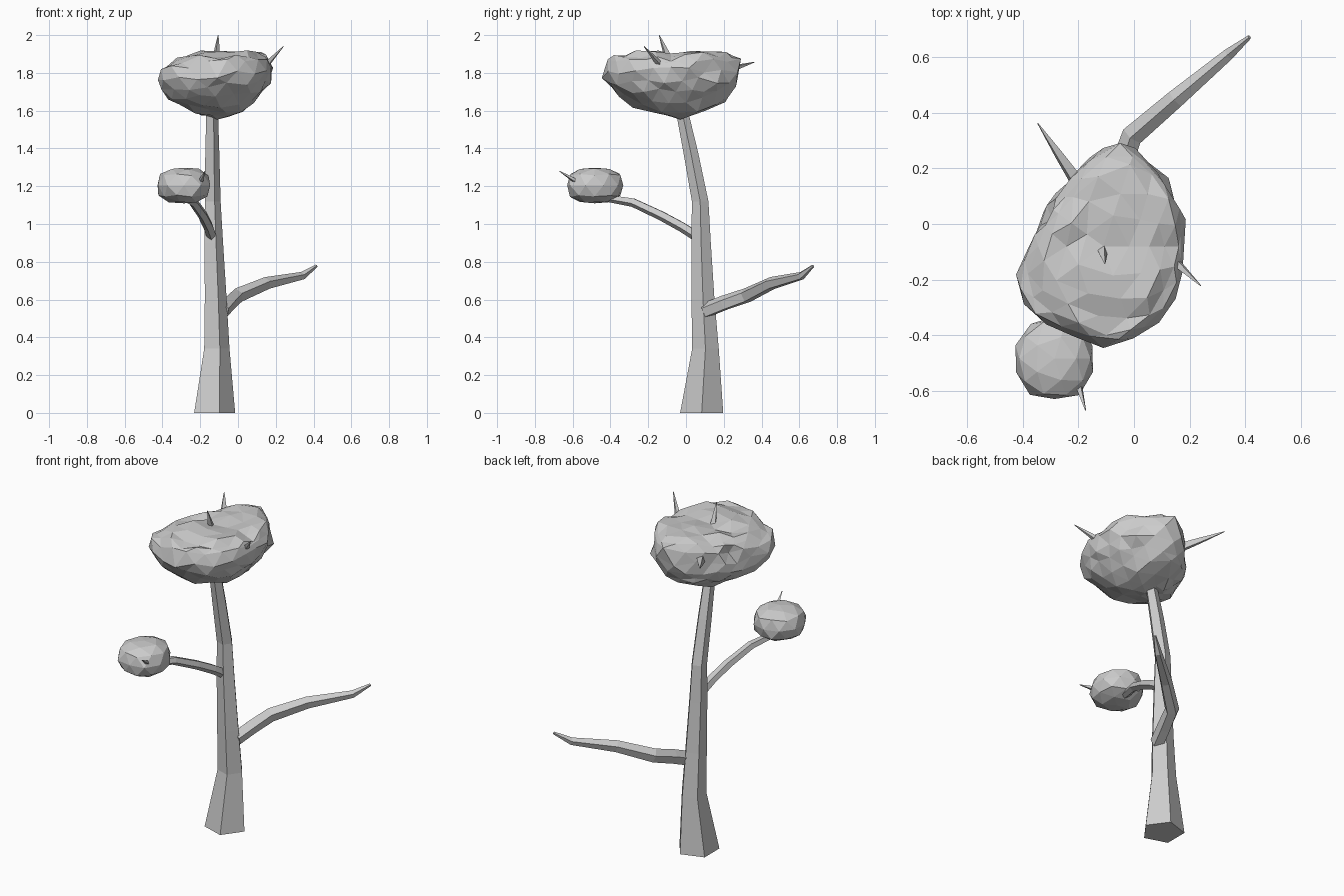
import bpy, bmesh, math, random
from mathutils import Vector

if "Cube" in bpy.data.objects:
    bpy.data.objects.remove(bpy.data.objects["Cube"])

random.seed(7)


def finish(bm, name):
    bmesh.ops.recalc_face_normals(bm, faces=bm.faces[:])
    me = bpy.data.meshes.new(name)
    bm.to_mesh(me)
    bm.free()
    ob = bpy.data.objects.new(name, me)
    bpy.context.collection.objects.link(ob)
    return ob


def tube(name, path, sides=5, turn=0.0, level=False):
    """Tapered faceted limb through (x, y, z, radius) stations."""
    bm = bmesh.new()
    pts = [Vector(p[:3]) for p in path]
    rings = []
    for i, c in enumerate(pts):
        t = (pts[min(i + 1, len(pts) - 1)] - pts[max(i - 1, 0)]).normalized()
        if level:
            u, w = Vector((1, 0, 0)), Vector((0, 1, 0))
        else:
            u = t.cross(Vector((0, 0, 1)) if abs(t.z) < 0.95 else Vector((0, 1, 0))).normalized()
            w = u.cross(t)
        ring = []
        for k in range(sides):
            a = math.radians(turn) + 2 * math.pi * k / sides
            ring.append(bm.verts.new(c + path[i][3] * (u * math.cos(a) + w * math.sin(a))))
        rings.append(ring)
    for a, b in zip(rings, rings[1:]):
        for k in range(sides):
            j = (k + 1) % sides
            bm.faces.new((a[k], a[j], b[j], b[k]))
    bm.faces.new(rings[0])
    bm.faces.new(rings[-1])
    return finish(bm, name)


def blob(name, detail, shape):
    """Flat-shaded leaf clump: icosphere remapped by a shape function."""
    bm = bmesh.new()
    bmesh.ops.create_icosphere(bm, subdivisions=detail, radius=1)
    for v in bm.verts:
        v.co = shape(v.co.normalized())
    return finish(bm, name)


# Trunk, leaning forward near the top
tube("trunk", [(-.135, .083, 0, .12), (-.119, .103, .34, .074), (-.124, .09, .6, .064),
               (-.133, .08, .9, .054), (-.138, .075, 1.12, .046),
               (-.14, .025, 1.38, .041), (-.14, -.022, 1.6, .034),
               (-.14, -.03, 1.68, .03)], 5, -72, True)

# Bare lower branch and the branch holding the small clump
tube("lower_branch", [(-.085, .1, .54, .042), (-.05, .2, .58, .042), (-.005, .318, .62, .041),
                      (.15, .45, .685, .035), (.34, .61, .725, .022),
                      (.415, .672, .778, .008)], 5, 20)
tube("upper_branch", [(-.14, .05, .94, .028), (-.155, -.02, .985, .028),
                      (-.185, -.13, 1.045, .027), (-.235, -.28, 1.115, .025),
                      (-.275, -.4, 1.135, .021), (-.285, -.46, 1.18, .014)], 5, 50)

# Crown: plan radius every 30 degrees, flat top and tapered underside
PLAN = [.285, .30, .37, .36, .275, .23, .265, .35, .33, .35, .34, .305]


def crown_shape(v):
    a = (math.degrees(math.atan2(v.y, v.x)) % 360) / 30
    i = int(a) % 12
    r = PLAN[i] + (PLAN[(i + 1) % 12] - PLAN[i]) * (a - int(a))
    h = math.hypot(v.x, v.y)
    rough = .1 if v.y > .3 else .04
    s = 1.02 + random.uniform(-rough, rough * .7)
    if v.z > 0:
        z = 1.785 + .115 * v.z ** .65 + .035 * abs(v.y) * v.z ** .3
        q = h ** .85 * r * s
    else:
        z = 1.785 + .22 * abs(v.z) ** 1.1 * -1
        q = h ** 1.1 * r * s
    # left rim hangs lower than the right
    z += .03 * v.x * h + random.uniform(-.017, .017)
    d = Vector((v.x, v.y)).normalized() if h > 1e-6 else Vector((0, 0))
    shift = .05 * max(0, -v.z)
    return Vector((-.11 + d.x * q, -.08 + d.y * q + shift, z))


blob("crown_foliage", 3, crown_shape)


# Small clump
def clump_shape(v):
    s = 1.02 + random.uniform(-.03, .03)
    flat = math.copysign(abs(v.z) ** .8, v.z)
    wide = 1 / max(.6, (abs(v.x) ** 2.6 + abs(v.y) ** 2.6 + abs(v.z) ** 2.6) ** (1 / 2.6))
    s *= min(wide, 1.06)
    return Vector((-.286 + .137 * v.x * s, -.484 + .146 * v.y * s, 1.205 + .093 * flat * s))


blob("small_foliage", 2, clump_shape)

# Twigs poking out of the foliage
TWIGS = [((-.115, -.09, 1.87), (-.105, -.142, 2.0), .022),
         ((.1, -.09, 1.79), (.24, -.222, 1.94), .024),
         ((-.19, .13, 1.79), (-.346, .362, 1.857), .03),
         ((-.21, -.54, 1.2), (-.174, -.67, 1.28), .018)]
for n, (a, b, r) in enumerate(TWIGS):
    m = Vector(a).lerp(Vector(b), .5)
    tube(f"twig_{n + 1}", [(*a, r), (*m, r * .6), (*b, .002)], 4, 30)
